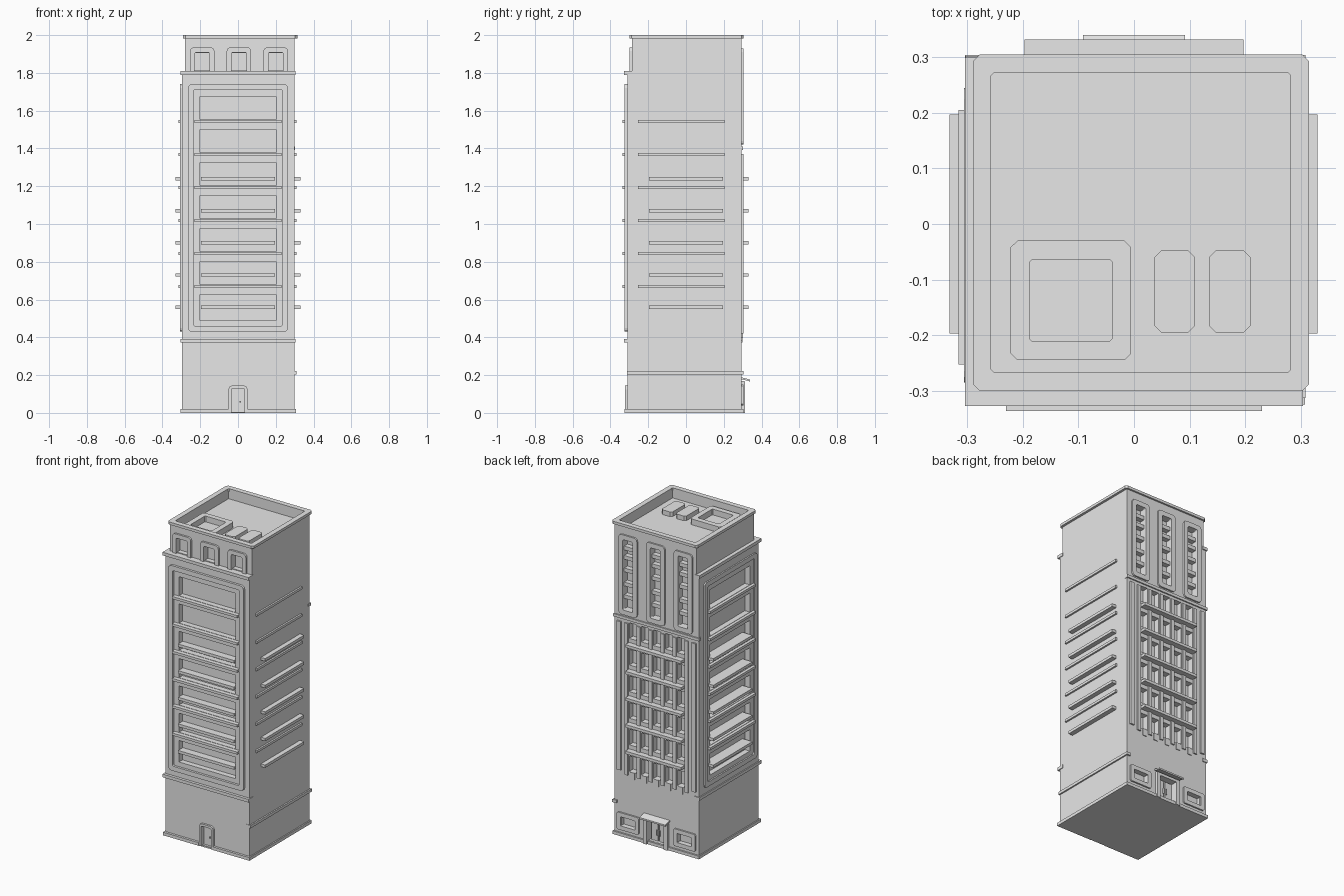
import bpy, bmesh, math
from mathutils import Vector

cube = bpy.data.objects.get("Cube")
if cube:
    bpy.data.objects.remove(cube, do_unlink=True)

stone = bpy.data.materials.new("pale_grey_stone")
stone.use_nodes = True
GREY = (0.8, 0.8, 0.8, 1)
stone.diffuse_color = GREY
stone.node_tree.nodes["Principled BSDF"].inputs["Base Color"].default_value = GREY

# Wall coordinates: u along the wall, v up, d outward distance from the centre
FRONT = lambda u, v, d: Vector((u, -d, v))
BACK = lambda u, v, d: Vector((u, d, v))
EAST = lambda u, v, d: Vector((d, u, v))
WEST = lambda u, v, d: Vector((-d, u, v))
ROOF = lambda u, v, d: Vector((u, v, d))


def finish(name, bm):
    bmesh.ops.recalc_face_normals(bm, faces=bm.faces[:])
    mesh = bpy.data.meshes.new(name)
    bm.to_mesh(mesh)
    bm.free()
    mesh.materials.append(stone)
    obj = bpy.data.objects.new(name, mesh)
    bpy.context.collection.objects.link(obj)
    return obj


def add_box(bm, place, u, v, d, drop=0):
    """Box given by ranges; drop lowers its outer edge."""
    vs = [bm.verts.new(place(a, b - (drop if c == d[1] else 0), c))
          for c in d for a, b in ((u[0], v[0]), (u[1], v[0]), (u[1], v[1]), (u[0], v[1]))]
    bm.faces.new(vs[:4])
    bm.faces.new(vs[4:])
    for i in range(4):
        j = (i + 1) % 4
        bm.faces.new((vs[i], vs[j], vs[j + 4], vs[i + 4]))


def boxes(name, place, items):
    bm = bmesh.new()
    for item in items:
        add_box(bm, place, *item)
    return finish(name, bm)


def rounded(u, v, r, steps):
    """Rectangle outline with rounded (or, with one step, chamfered) corners."""
    corners = ((u[1] - r, v[1] - r), (u[0] + r, v[1] - r), (u[0] + r, v[0] + r), (u[1] - r, v[0] + r))
    return [(cx + r * math.cos(t), cy + r * math.sin(t))
            for k, (cx, cy) in enumerate(corners)
            for t in [(k + s / steps) * math.pi / 2 for s in range(steps + 1)]]


def ring(name, place, u, v, width, d, r=0.02, steps=3):
    """Raised frame on a wall; a width of zero makes a solid slab."""
    bm = bmesh.new()
    outlines = [rounded(u, v, r, steps)]
    if width:
        outlines.append(rounded((u[0] + width, u[1] - width), (v[0] + width, v[1] - width), r * 0.4, steps))
    loops = [[[bm.verts.new(place(a, b, h)) for a, b in pts] for h in d] for pts in outlines]
    n = len(outlines[0])
    for low, high in loops:
        for i in range(n):
            j = (i + 1) % n
            bm.faces.new((low[i], low[j], high[j], high[i]))
    for h in (0, 1):
        if width:
            a, b = loops[0][h], loops[1][h]
            for i in range(n):
                j = (i + 1) % n
                bm.faces.new((a[i], a[j], b[j], b[i]))
        else:
            bm.faces.new(loops[0][h])
    return finish(name, bm)


def around(c, half):
    return (c - half, c + half)


FLOOR = 0.1745
thin_z = [0.67 + FLOOR * k for k in range(6)]
thick_z = [0.56 + 0.17 * k for k in range(5)]
bay_x = [-0.19, 0.005, 0.2]
column_x = [-0.17 + 0.085 * k for k in range(5)]

# Openings cut into the walls
cuts = bmesh.new()
bottoms = [0.49] + [z + 0.01 for z in thin_z]
for place, c, wall in ((FRONT, 0, 0.31), (WEST, -0.02, 0.297)):
    for k, low in enumerate(bottoms):
        add_box(cuts, place, around(c, 0.2), (low, 0.627 + FLOOR * k), (wall - 0.035, wall + 0.05))
for x in bay_x:
    add_box(cuts, FRONT, around(x, 0.04), (1.815, 1.905), (0.255, 0.304))
    add_box(cuts, BACK, around(x, 0.035), (1.45, 1.9), (0.255, 0.35))
for x in column_x:
    for z in [0.39] + thick_z:
        add_box(cuts, BACK, around(x, 0.025), (z + 0.035, z + 0.135), (0.255, 0.35))
for x in (-0.2, 0.2):
    add_box(cuts, BACK, around(x, 0.05), (0.065, 0.125), (0.27, 0.35))
add_box(cuts, BACK, around(0, 0.06), (0.022, 0.15), (0.265, 0.35))
add_box(cuts, FRONT, around(0, 0.035), (0.004, 0.13), (0.295, 0.35))
add_box(cuts, ROOF, (-0.257, 0.282), (-0.268, 0.272), (1.935, 2.1))
cutter = finish("opening_cutter", cuts)
cutter.hide_render = True

# Main tower and the slightly set back top storey
tower = boxes("tower", ROOF, [((-0.297, 0.3), (-0.31, 0.294), (0, 1.8))])
top_storey = boxes("top_storey", ROOF, [((-0.28, 0.3), (-0.287, 0.294), (1.8, 1.99))])
for body in (tower, top_storey):
    cut = body.modifiers.new("openings", "BOOLEAN")
    cut.operation = "DIFFERENCE"
    cut.solver = "EXACT"
    cut.object = cutter
    bpy.context.view_layer.objects.active = body
    bpy.ops.object.modifier_apply(modifier=cut.name)
bpy.data.objects.remove(cutter, do_unlink=True)

# Parapet cap, cornices and bands
ring("parapet_cap", ROOF, (-0.29, 0.315), (-0.3, 0.305), 0.033, (1.983, 2.0), 0.012, 1)
for name, z in (("upper_cornice", 1.8), ("lower_cornice", 0.382)):
    boxes(name + "_front", FRONT, [((-0.304, 0.304), around(z, 0.01), (0.28, 0.328))])
    boxes(name + "_side", WEST, [((-0.31, 0.3), around(z, 0.01), (0.27, 0.304))])
boxes("side_band", EAST, [((-0.313, 0.304), around(0.212, 0.009), (0.28, 0.309))])
boxes("back_band", BACK, [((-0.303, 0.303), around(1.4, 0.009), (0.28, 0.302))])
boxes("front_plinth", FRONT, [((-0.304, -0.05), (0, 0.02), (0.29, 0.325)),
                              ((0.05, 0.308), (0, 0.02), (0.29, 0.325))])
boxes("side_plinths", ROOF, [((-0.304, -0.28), (-0.31, 0.304), (0, 0.02)),
                             ((0.28, 0.308), (-0.31, 0.304), (0, 0.02))])
boxes("back_plinth", BACK, [((-0.29, 0.29), (0, 0.02), (0.28, 0.304))])

# Large framed window panels
ring("front_panel_frame", FRONT, (-0.265, 0.265), (0.43, 1.74), 0.03, (0.3, 0.325))
ring("side_panel_frame", WEST, (-0.285, 0.245), (0.43, 1.74), 0.03, (0.285, 0.306))

# Ledges: a thin set and a thick set
for name, place, u, depth in (("front", FRONT, (-0.23, 0.23), 0.337),
                              ("west", WEST, (-0.253, 0.205), 0.316),
                              ("east", EAST, (-0.253, 0.205), 0.311)):
    boxes(name + "_thin_ledges", place, [(u, around(z, 0.008), (0.25, depth)) for z in thin_z])
for name, place, depth in (("front", FRONT, 0.322), ("west", WEST, 0.332),
                           ("east", EAST, 0.33), ("back", BACK, 0.332)):
    boxes(name + "_thick_ledges", place,
          [((-0.197, 0.197), around(z, 0.009), (0.25, depth)) for z in thick_z])

# Top storey window surrounds, front and back, with small sills
for i, x in enumerate(bay_x):
    ring(f"front_arch_{i}", FRONT, around(x, 0.065), (1.77, 1.935), 0.026, (0.27, 0.299))
    ring(f"back_bay_frame_{i}", BACK, around(x, 0.065), (1.42, 1.93), 0.03, (0.28, 0.304))
boxes("back_bay_sills", BACK, [(around(x, 0.036), around(z, 0.012), (0.25, 0.288))
                               for x in bay_x for z in (1.53, 1.61, 1.7, 1.78, 1.84)])

# Back pilasters between the window columns
pilasters = [(around(-0.2125 + 0.085 * k, 0.012), (0.4, 1.37), (0.28, 0.302)) for k in range(6)]
pilasters += [(around(s * 0.265, 0.014), (0.42, 1.37), (0.28, 0.304)) for s in (-1, 1)]
boxes("back_pilasters", BACK, pilasters)
boxes("back_short_posts", BACK, [(around(x, 0.014), (0.38, 0.425), (0.28, 0.299)) for x in column_x])

# Street level: back entrance and shop windows
boxes("back_entrance_posts", BACK, [(around(s * 0.073, 0.013), (0, 0.165), (0.28, 0.312)) for s in (-1, 1)])
boxes("back_entrance_lintel", BACK, [((-0.086, 0.086), (0.15, 0.168), (0.28, 0.31))])
boxes("back_door_leaves", BACK, [(around(s * 0.029, 0.024), (0.02, 0.145), (0.26, 0.274)) for s in (-1, 1)])
boxes("back_door_handles", BACK, [(around(s * 0.01, 0.003), (0.06, 0.095), (0.27, 0.284)) for s in (-1, 1)])
boxes("awning", BACK, [((-0.092, 0.092), (0.182, 0.192), (0.28, 0.34), 0.016)])
for name, x in (("left", 0.2), ("right", -0.2)):
    ring(f"shop_window_frame_{name}", BACK, around(x, 0.078), (0.04, 0.15), 0.026, (0.28, 0.304), 0.008, 1)

# Front door
ring("front_door_frame", FRONT, around(0, 0.05), (-0.03, 0.145), 0.015, (0.3, 0.323)).data.transform
boxes("front_door_knob", FRONT, [(around(0.012, 0.004), around(0.06, 0.004), (0.29, 0.305))])

# Keep the door frame above the ground
frame = bpy.data.objects["front_door_frame"]
for vert in frame.data.vertices:
    vert.co.z = max(vert.co.z, 0)

# Rooftop equipment
ring("roof_housing", ROOF, (-0.222, -0.005), (-0.245, -0.03), 0.034, (1.93, 1.972), 0.012, 1)
for i, u in enumerate(((0.037, 0.11), (0.135, 0.21))):
    ring(f"roof_vent_{i}", ROOF, u, (-0.195, -0.048), 0, (1.93, 1.965), 0.012, 1)
